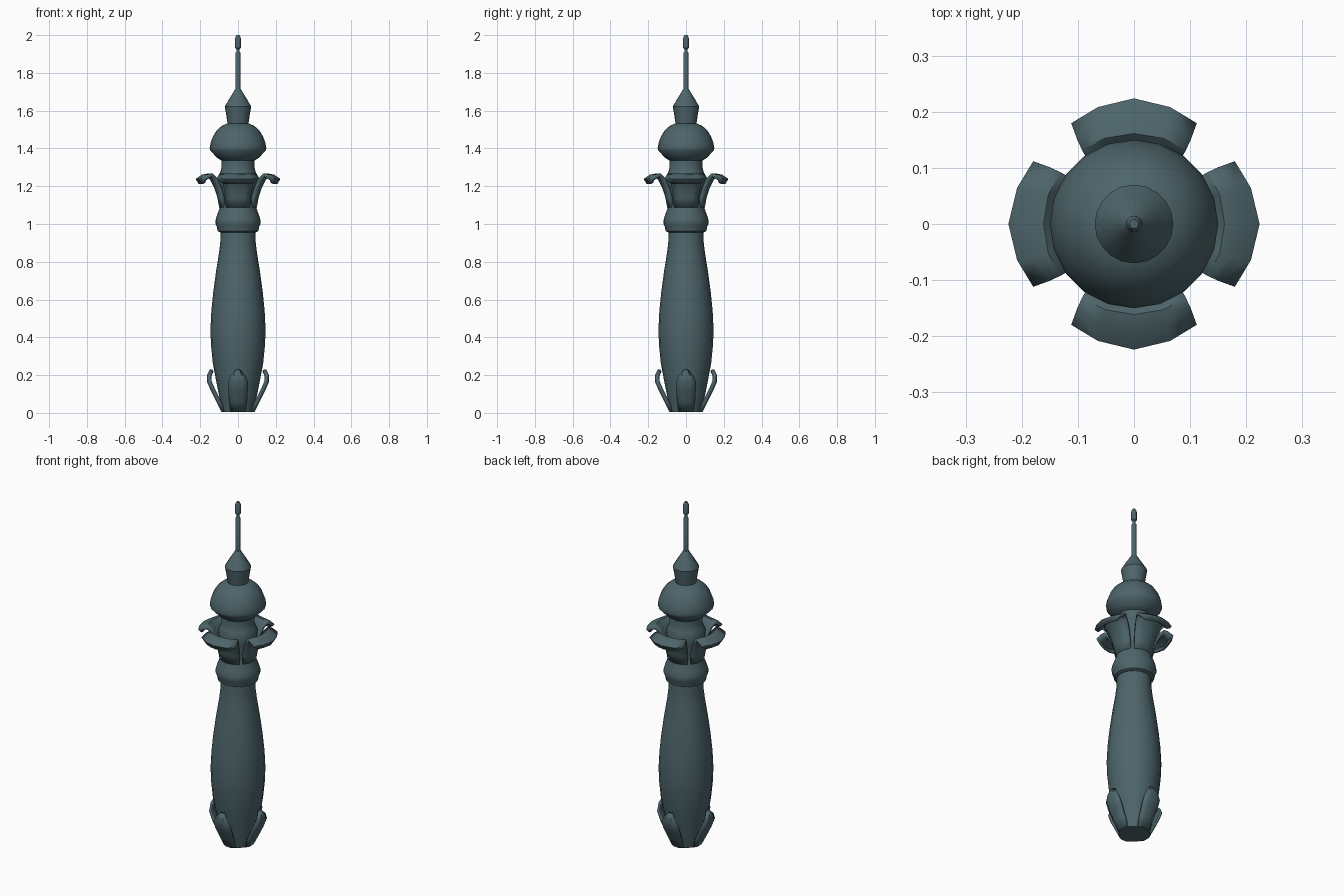
import bpy, bmesh
from math import sin, cos, pi, radians

if "Cube" in bpy.data.objects:
    bpy.data.objects.remove(bpy.data.objects["Cube"])

mat = bpy.data.materials.new("dark_teal_metal")
mat.diffuse_color = (0.075, 0.13, 0.145, 1)
mat.use_nodes = True
mat.node_tree.nodes["Principled BSDF"].inputs["Base Color"].default_value = mat.diffuse_color
SIDES = 20


def finish(name, bm, angle=35):
    bmesh.ops.recalc_face_normals(bm, faces=bm.faces)
    me = bpy.data.meshes.new(name)
    bm.to_mesh(me)
    bm.free()
    ob = bpy.data.objects.new(name, me)
    bpy.context.collection.objects.link(ob)
    me.materials.append(mat)
    bpy.ops.object.select_all(action='DESELECT')
    ob.select_set(True)
    bpy.context.view_layer.objects.active = ob
    bpy.ops.object.shade_smooth_by_angle(angle=radians(angle))
    return ob


def lathe(name, profile, sides=SIDES):
    # revolve (radius, z) pairs around the z axis and cap both ends
    bm = bmesh.new()
    rings = [[bm.verts.new((r * cos(2 * pi * i / sides), r * sin(2 * pi * i / sides), z))
              for i in range(sides)] for r, z in profile]
    for a, b in zip(rings, rings[1:]):
        for i in range(sides):
            j = (i + 1) % sides
            bm.faces.new((a[i], a[j], b[j], b[i]))
    bm.faces.new(rings[0])
    bm.faces.new(rings[-1])
    return finish(name, bm)


def sheet(name, rows, thickness):
    # thin shell from rows of points
    bm = bmesh.new()
    grid = [[bm.verts.new(p) for p in row] for row in rows]
    for a, b in zip(grid, grid[1:]):
        for i in range(len(a) - 1):
            bm.faces.new((a[i], a[i + 1], b[i + 1], b[i]))
    ob = finish(name, bm)
    mod = ob.modifiers.new("thickness", 'SOLIDIFY')
    mod.thickness = thickness
    mod.offset = 0
    return ob


# turned body, collar and neck
lathe("handle", [(0.082, 0.005), (0.092, 0.05), (0.112, 0.15), (0.133, 0.26), (0.143, 0.36),
                 (0.146, 0.44), (0.141, 0.54), (0.131, 0.64), (0.116, 0.75), (0.1, 0.85),
                 (0.093, 0.91), (0.092, 0.965)])
lathe("collar", [(0.092, 0.955), (0.108, 0.963), (0.112, 0.985), (0.119, 1.0), (0.119, 1.02),
                 (0.112, 1.045), (0.1, 1.075), (0.093, 1.11)])
lathe("neck", [(0.093, 1.1), (0.095, 1.15), (0.1, 1.2), (0.106, 1.25), (0.094, 1.275),
               (0.087, 1.3), (0.087, 1.34)])

# dome, bud and needle on top
lathe("dome", [(0.087, 1.335), (0.112, 1.352), (0.148, 1.39), (0.15, 1.402), (0.145, 1.43),
               (0.132, 1.465), (0.112, 1.497), (0.085, 1.52), (0.05, 1.535)])
lathe("bud", [(0.055, 1.53), (0.062, 1.575), (0.07, 1.622), (0.045, 1.665), (0.014, 1.715)])
lathe("needle", [(0.013, 1.7), (0.013, 1.905), (0.009, 1.912), (0.009, 1.925), (0.015, 1.932),
                 (0.015, 1.985), (0.008, 2.0)], 12)

# four curled petals: radius, height, half angle
PETAL = [(0.092, 1.09, 40), (0.101, 1.14, 39), (0.117, 1.19, 38), (0.14, 1.237, 36),
         (0.163, 1.259, 35), (0.188, 1.254, 34), (0.216, 1.237, 32), (0.202, 1.216, 22)]
# four pointed base leaves: radius, height, half width
LEAF = [(0.082, 0.008, 0.036), (0.108, 0.06, 0.043), (0.138, 0.12, 0.05),
        (0.157, 0.165, 0.05), (0.159, 0.195, 0.035), (0.145, 0.225, 0.005)]

for k in range(4):
    t = k * pi / 2
    rows = []
    for r, z, h in PETAL:
        row = []
        for s in (-1, -0.53, 0, 0.53, 1):
            a = t + radians(h * s)
            rr = r * (1 - 0.05 * abs(s)) if r > 0.17 else r
            row.append((rr * cos(a), rr * sin(a), z))
        rows.append(row)
    sheet(f"upper_petal_{k + 1}", rows, 0.016)

    rows = []
    for r, z, w in LEAF:
        row = []
        for s in (-1, -0.5, 0.5, 1):
            x, y = r - 0.012 * (abs(s) > 0.9), w * s
            row.append((x * cos(t) - y * sin(t), x * sin(t) + y * cos(t), z))
        rows.append(row)
    sheet(f"base_leaf_{k + 1}", rows, 0.014)
